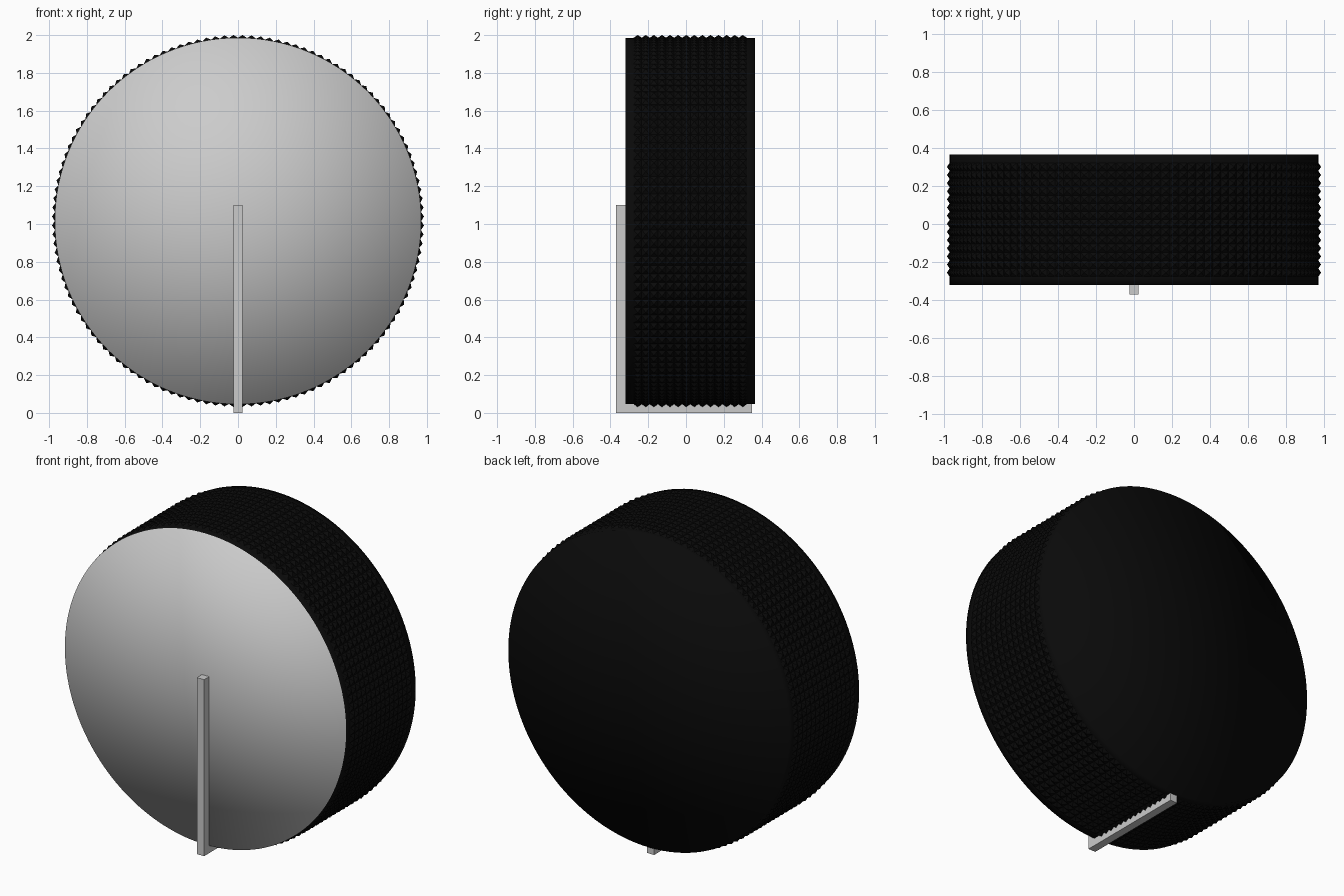
import bpy, bmesh, math
from mathutils import Vector

if "Cube" in bpy.data.objects:
    bpy.data.objects.remove(bpy.data.objects["Cube"])

SEGS, ROWS = 128, 16
R, TIP = 0.97, 0.985
Y0, Y1, ZC = -0.32, 0.365, 1.016


def ring_point(a, y, r):
    return Vector((r * math.cos(a), y, ZC + r * math.sin(a)))


def finish(bm, name):
    bmesh.ops.recalc_face_normals(bm, faces=bm.faces[:])
    mesh = bpy.data.meshes.new(name)
    bm.to_mesh(mesh)
    bm.free()
    obj = bpy.data.objects.new(name, mesh)
    bpy.context.collection.objects.link(obj)
    return obj


# Drum: studded black side and back, plain grey front
bm = bmesh.new()
step = 2 * math.pi / SEGS
dy = (Y1 - Y0) / ROWS
rings = [[bm.verts.new(ring_point(i * step, Y0 + j * dy, R)) for i in range(SEGS)]
         for j in range(ROWS + 1)]
for j in range(ROWS):
    for i in range(SEGS):
        k = (i + 1) % SEGS
        quad = (rings[j][i], rings[j][k], rings[j + 1][k], rings[j + 1][i])
        if j in (0, ROWS - 1):
            # smooth band along each rim
            bm.faces.new(quad).smooth = True
        else:
            # small pyramid stud
            tip = bm.verts.new(ring_point((i + 0.5) * step, Y0 + (j + 0.5) * dy, TIP))
            for n in range(4):
                bm.faces.new((quad[n], quad[(n + 1) % 4], tip))

# Front and back caps, shaded smooth into the rim
for ring, y, slot in ((rings[0], Y0, 1), (rings[-1], Y1, 0)):
    mid = bm.verts.new((0, y, ZC))
    for i in range(SEGS):
        f = bm.faces.new((ring[i], ring[(i + 1) % SEGS], mid))
        f.smooth = True
        f.material_index = slot

drum = finish(bm, "drum")
black = bpy.data.materials.new("black")
black.diffuse_color = (0.003, 0.003, 0.003, 1)
black.use_nodes = True
black.node_tree.nodes["Principled BSDF"].inputs["Base Color"].default_value = black.diffuse_color
drum.data.materials.append(black)
drum.data.materials.append(None)

# Stand: L-shaped square bar under and in front of the drum
bm = bmesh.new()
outline = [(-0.37, 0), (0.35, 0), (0.35, 0.05), (-0.32, 0.05), (-0.32, 1.1), (-0.37, 1.1)]
face = bm.faces.new([bm.verts.new((-0.025, y, z)) for y, z in outline])
ext = bmesh.ops.extrude_face_region(bm, geom=[face], use_keep_orig=True)
bmesh.ops.translate(bm, vec=(0.05, 0, 0),
                    verts=[g for g in ext["geom"] if isinstance(g, bmesh.types.BMVert)])
finish(bm, "stand")
